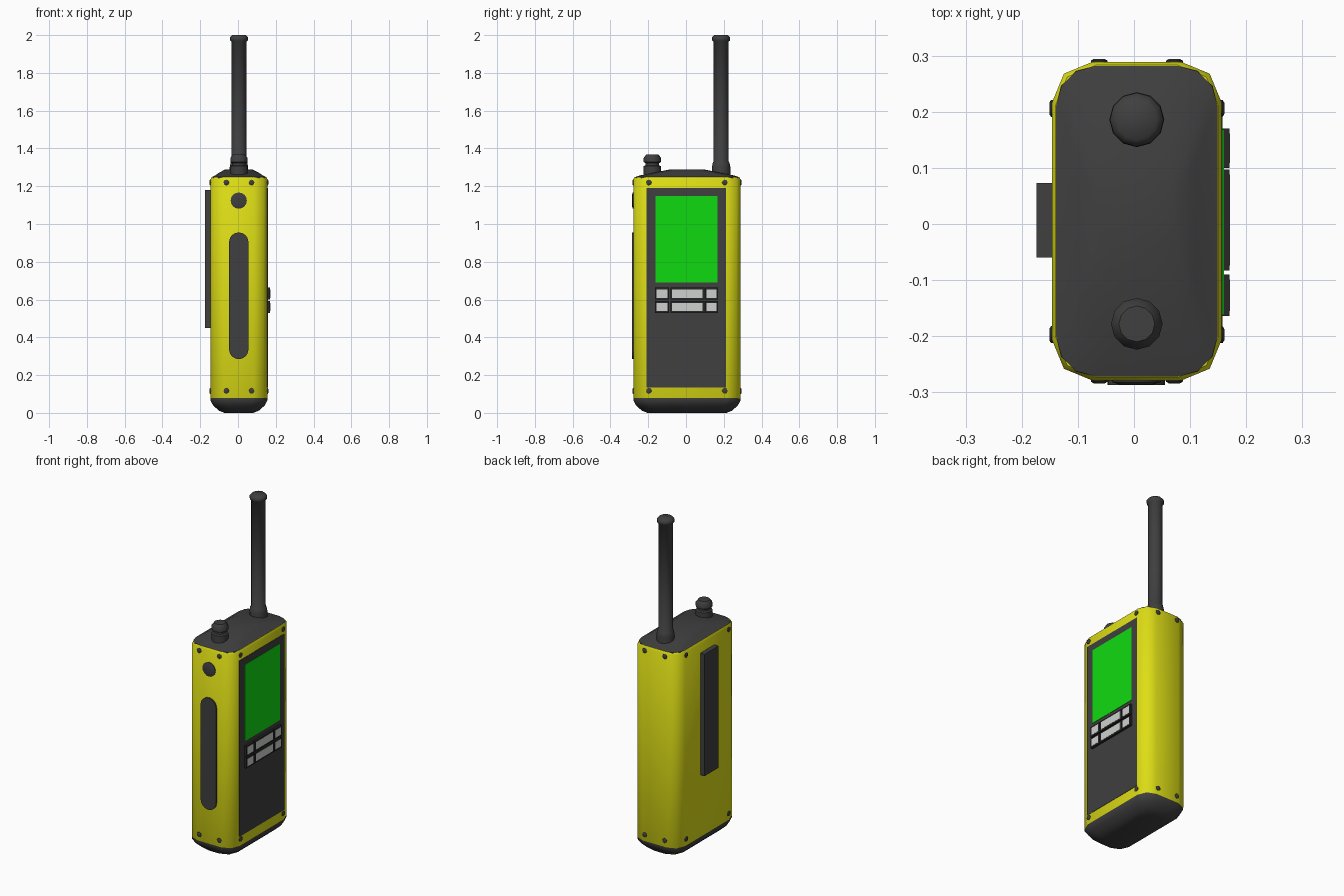
import bpy, bmesh, math
from mathutils import Matrix, Vector

cube = bpy.data.objects.get("Cube")
if cube:
    bpy.data.objects.remove(cube, do_unlink=True)


def material(name, r, g, b):
    m = bpy.data.materials.new(name)
    m.use_nodes = True
    m.diffuse_color = (r, g, b, 1)
    bsdf = next(n for n in m.node_tree.nodes if n.type == 'BSDF_PRINCIPLED')
    bsdf.inputs["Base Color"].default_value = (r, g, b, 1)
    return m


YELLOW = material("yellow_shell", 0.73, 0.73, 0.008)
DARK = material("dark_rubber", 0.05, 0.05, 0.05)
BLACK = material("black_trim", 0.02, 0.02, 0.02)
GREEN = material("green_screen", 0.005, 0.7, 0.005)
GREY = material("light_grey_keys", 0.62, 0.64, 0.62)

CX, CY, HX, HY, R = 0.005, 0.005, 0.151, 0.284, 0.072
UP = Vector((0, 0, 1))
LEFT, RIGHT = Vector((1, 0, 0)), Vector((-1, 0, 0))
FRONT, BACK = Vector((0, -1, 0)), Vector((0, 1, 0))


def outline(hx, hy, r, seg):
    """Rounded rectangle with seg segments in each corner."""
    pts = []
    for q, (sx, sy) in enumerate([(1, 1), (-1, 1), (-1, -1), (1, -1)]):
        for i in range(seg + 1):
            a = (q + i / seg) * math.pi / 2
            pts.append((sx * (hx - r) + r * math.cos(a), sy * (hy - r) + r * math.sin(a)))
    return pts


def loft(name, rings, mat, matrix, seg=2):
    """Skin a stack of (half width, half depth, corner radius, height) rings."""
    bm = bmesh.new()
    loops = [[bm.verts.new((x, y, z)) for x, y in outline(hx, hy, r, seg)]
             for hx, hy, r, z in rings]
    for a, b in zip(loops, loops[1:]):
        for i in range(len(a)):
            j = (i + 1) % len(a)
            bm.faces.new((a[i], a[j], b[j], b[i]))
    bm.faces.new(loops[0][::-1])
    bm.faces.new(loops[-1])
    bmesh.ops.remove_doubles(bm, verts=bm.verts, dist=1e-5)
    bmesh.ops.recalc_face_normals(bm, faces=bm.faces)
    bm.transform(matrix)
    me = bpy.data.meshes.new(name)
    bm.to_mesh(me)
    bm.free()
    me.materials.append(mat)
    ob = bpy.data.objects.new(name, me)
    bpy.context.collection.objects.link(ob)
    bpy.ops.object.select_all(action='DESELECT')
    ob.select_set(True)
    bpy.context.view_layer.objects.active = ob
    bpy.ops.object.shade_smooth_by_angle(angle=math.radians(48))
    return ob


def on_side(normal, along, z):
    """Frame on one side of the shell; along is the x or y coordinate."""
    side = UP.cross(normal)
    if normal.x:
        pos = Vector((CX + normal.x * HX, along, z))
    else:
        pos = Vector((along, CY + normal.y * HY, z))
    m = Matrix((side, UP, normal)).transposed().to_4x4()
    m.translation = pos
    return m


def plate(name, normal, box, height, mat, base=-0.003):
    """Flat block on a side, box = (along min, along max, z min, z max)."""
    a0, a1, z0, z1 = box
    hx, hy = (a1 - a0) / 2, (z1 - z0) / 2
    return loft(name, [(hx, hy, 0, base), (hx, hy, 0, height)], mat,
                on_side(normal, (a0 + a1) / 2, (z0 + z1) / 2), 1)


def turned(name, profile, x, y, mat):
    """Twelve sided upright turned part from (radius, z) pairs."""
    return loft(name, [(r, r, r, z) for r, z in profile], mat,
                Matrix.Translation((x, y, 0)), 3)


# Shell and end caps
centre = Matrix.Translation((CX, CY, 0))


def inset_rings(steps):
    return [(HX - d, HY - d, R, z) for z, d in steps]


loft("shell", inset_rings([(0.07, 0.004), (0.08, 0), (1.235, 0), (1.248, 0.006)]), YELLOW, centre)
loft("bottom_cap", inset_rings([(0, 0.075), (0.012, 0.045), (0.04, 0.014), (0.065, 0.001), (0.08, 0.001)]),
     DARK, centre)
loft("top_cap", [(HX - 0.006, HY - 0.006, R, 1.235), (HX - 0.007, HY - 0.007, R, 1.248),
                 (0.125, 0.245, R, 1.258), (0.105, 0.175, 0.07, 1.272),
                 (0.072, 0.088, 0.05, 1.289)], DARK, centre, 3)

# Antenna and knob
turned("antenna", [(0.049, 1.24), (0.049, 1.3), (0.044, 1.325), (0.04, 1.33), (0.04, 1.965),
                   (0.048, 1.972), (0.048, 1.988), (0.036, 2.0)], CX, 0.186, DARK)
turned("knob", [(0.046, 1.24), (0.046, 1.306), (0.036, 1.311), (0.036, 1.322),
                (0.046, 1.328), (0.046, 1.35), (0.032, 1.368)], CX, -0.178, DARK)

# Display side: panel, screen and keys
plate("front_panel", LEFT, (-0.21, 0.213, 0.135, 1.19), 0.002, DARK)
plate("screen", LEFT, (-0.162, 0.168, 0.69, 1.148), 0.004, GREEN)
for z0, z1 in [(0.53, 0.592), (0.6, 0.663)]:
    for a0, a1 in [(-0.164, -0.09), (-0.083, 0.097), (0.1, 0.17)]:
        plate("key", LEFT, (a0, a1, z0, z1), 0.0145, BLACK)
        plate("key_face", LEFT, (a0 + 0.009, a1 - 0.009, z0 + 0.009, z1 - 0.009), 0.0155, GREY, 0.01)

# Front side: grip pad and round button
loft("grip_pad", [(0.051, 0.335, 0.051, -0.003), (0.051, 0.335, 0.051, 0.008)], DARK,
     on_side(FRONT, 0.004, 0.62), 6)
loft("round_button", [(r, r, r, h) for r, h in [(0.043, -0.003), (0.043, 0.003), (0.03, 0.007)]],
     DARK, on_side(FRONT, 0.004, 1.124), 4)

# Belt clip
plate("belt_clip", RIGHT, (-0.06, 0.073, 0.45, 1.18), 0.028, DARK)

# Screws on all four sides
for normal in (LEFT, RIGHT, FRONT, BACK):
    for along in ((-0.197, 0.206) if normal.x else (-0.062, 0.072)):
        for z in (0.116, 1.22):
            loft("screw", [(r, r, r, h) for r, h in [(0.015, -0.003), (0.015, 0.002), (0.01, 0.005)]],
                 DARK, on_side(normal, along, z), 2)
